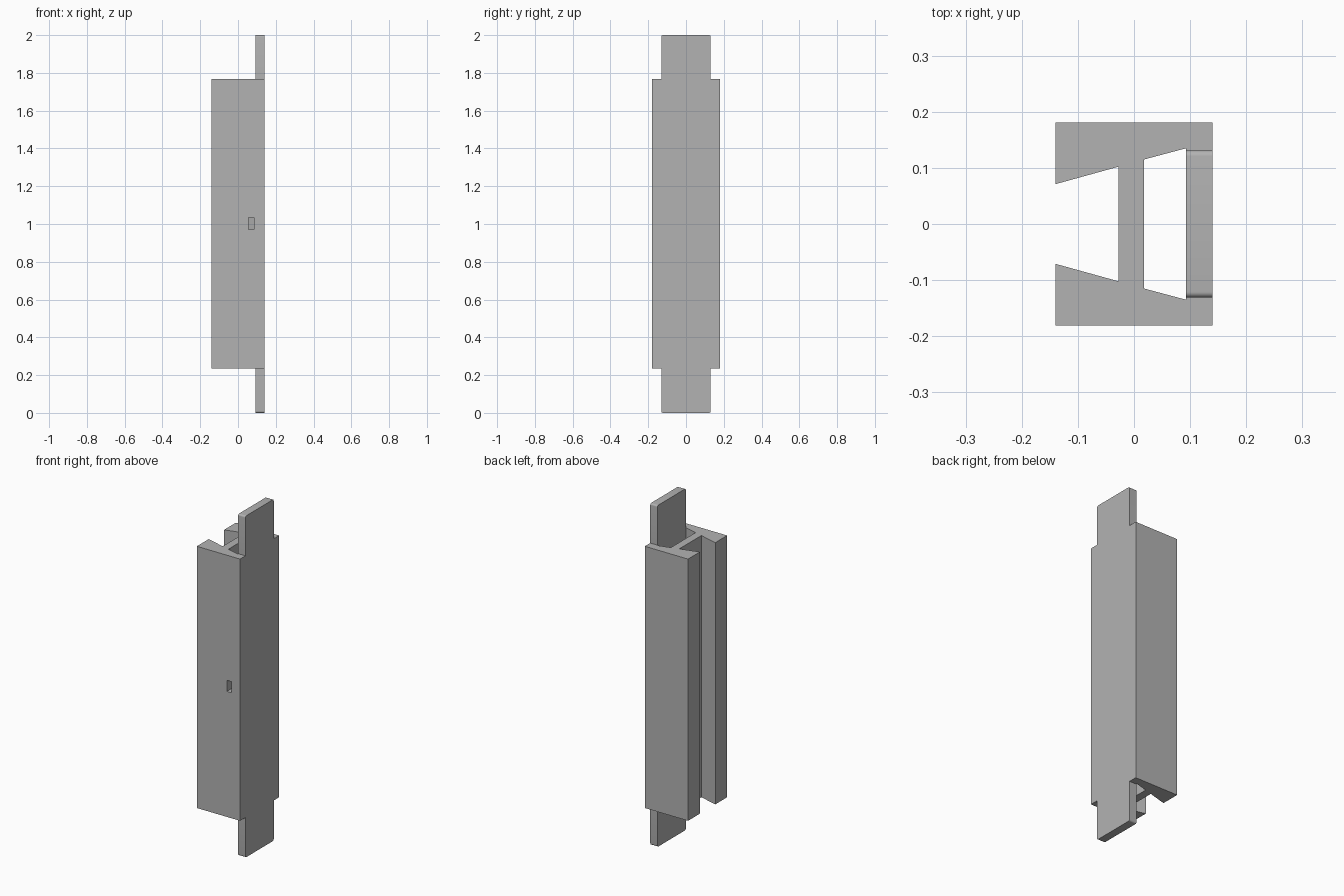
import bpy
import bmesh
import math
from mathutils import Matrix, Vector

cube = bpy.data.objects.get("Cube")
if cube:
    bpy.data.objects.remove(cube, do_unlink=True)

BOTTOM, TOP = 0.235, 1.768      # ends of the channel body
HALF_X, HALF_Y = 0.14, 0.181
WALL_X = 0.093                  # inner face of the closed wall

grey = bpy.data.materials.new("plain grey")
grey.use_nodes = True
grey.diffuse_color = (0.45, 0.45, 0.45, 1)
grey.node_tree.nodes["Principled BSDF"].inputs["Base Color"].default_value = grey.diffuse_color


def extrude(name, points, direction):
    """Solid made by sweeping a flat outline along a direction."""
    bm = bmesh.new()
    face = bm.faces.new([bm.verts.new(p) for p in points])
    swept = bmesh.ops.extrude_face_region(bm, geom=[face])["geom"]
    moved = [v for v in swept if isinstance(v, bmesh.types.BMVert)]
    bmesh.ops.translate(bm, verts=moved, vec=Vector(direction))
    bmesh.ops.recalc_face_normals(bm, faces=bm.faces)
    mesh = bpy.data.meshes.new(name)
    bm.to_mesh(mesh)
    bm.free()
    mesh.materials.append(grey)
    obj = bpy.data.objects.new(name, mesh)
    bpy.context.collection.objects.link(obj)
    return obj


def mirrored(half):
    """Close a half outline by reflecting it in y."""
    return half + [(x, -y) for x, y in reversed(half)]


def cut(target, cutter):
    cutter.hide_render = True
    mod = target.modifiers.new("cut", "BOOLEAN")
    mod.operation = "DIFFERENCE"
    mod.solver = "EXACT"
    mod.object = cutter
    bpy.context.view_layer.objects.active = target
    bpy.ops.object.modifier_apply(modifier=mod.name)
    bpy.data.objects.remove(cutter, do_unlink=True)


# Channel body with a dovetail groove open on one side
outline = mirrored([(-0.028, 0.102), (-HALF_X, 0.071), (-HALF_X, HALF_Y), (HALF_X, HALF_Y)])
body = extrude("channel_body", [(x, y, BOTTOM) for x, y in outline], (0, 0, TOP - BOTTOM))

# Tapered hollow running the full length
hollow = mirrored([(0.018, 0.115), (WALL_X, 0.135)])
cut(body, extrude("hollow_cutter", [(x, y, BOTTOM - 0.1) for x, y in hollow],
                  (0, 0, TOP - BOTTOM + 0.2)))

# Small slot through the front flange into the hollow
slot = [(0.055, 0.97), (0.085, 0.97), (0.085, 1.035), (0.055, 1.035)]
cut(body, extrude("slot_cutter", [(x, -0.25, z) for x, z in slot], (0, 0.2, 0)))


# End tabs with slightly rounded outer corners
def tab(name, base, tip):
    half, radius = 0.131, 0.01
    sign = math.copysign(1, tip - base)
    arc = [math.radians(a) for a in range(0, 91, 15)]
    right = [(half - radius + radius * math.cos(a),
              tip + sign * radius * (math.sin(a) - 1)) for a in arc]
    side = [(half, base)] + right
    points = side + [(-y, z) for y, z in reversed(side)]
    obj = extrude(name, [(WALL_X, y, z) for y, z in points], (HALF_X - WALL_X, 0, 0))
    bpy.ops.object.select_all(action="DESELECT")
    obj.select_set(True)
    bpy.context.view_layer.objects.active = obj
    bpy.ops.object.shade_smooth_by_angle(angle=math.radians(30))


tab("upper_tab", TOP, 2.0)
tab("lower_tab", BOTTOM, 0.0)
